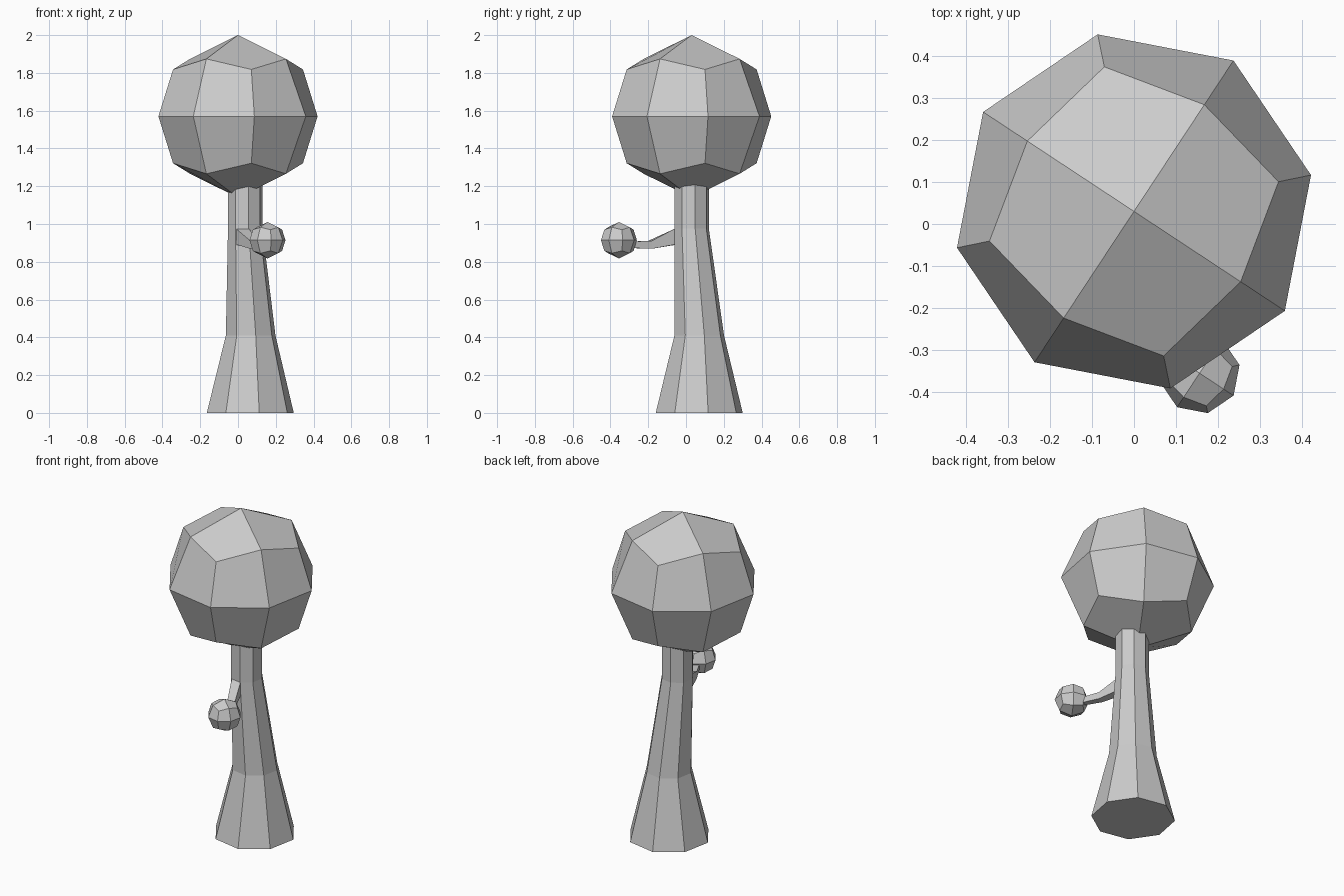
import bpy, bmesh
from math import radians, cos, sin
from mathutils import Matrix, Vector

if "Cube" in bpy.data.objects:
    bpy.data.objects.remove(bpy.data.objects["Cube"])

TURN = radians(56.6)  # shared turn of all parts about z


def finish(name, bm):
    bmesh.ops.recalc_face_normals(bm, faces=bm.faces)
    mesh = bpy.data.meshes.new(name)
    bm.to_mesh(mesh)
    bm.free()
    obj = bpy.data.objects.new(name, mesh)
    bpy.context.collection.objects.link(obj)
    return obj


def quad_ball(name, center, radius):
    bm = bmesh.new()
    bmesh.ops.create_cube(bm, size=2)
    bmesh.ops.subdivide_edges(bm, edges=bm.edges[:], cuts=1, use_grid_fill=True)
    rot = Matrix.Rotation(TURN, 3, 'Z')
    for v in bm.verts:
        v.co = rot @ v.co.normalized() * radius + Vector(center)
    return finish(name, bm)


def loft(name, rings):
    bm = bmesh.new()
    loops = [[bm.verts.new(p) for p in ring] for ring in rings]
    for a, b in zip(loops, loops[1:]):
        for i in range(len(a)):
            j = (i + 1) % len(a)
            bm.faces.new((a[i], a[j], b[j], b[i]))
    bm.faces.new(loops[0][::-1])
    bm.faces.new(loops[-1])
    return finish(name, bm)


def octagon(x, y, z, r):
    angles = [TURN + radians(45 * i) for i in range(8)]
    return [(x + r * cos(a), y + r * sin(a), z) for a in angles]


def branch_ring(x, y, z, w, h):
    # section facing along the branch direction
    s = Vector((0.9, 0.43, 0)) * w
    c, u = Vector((x, y, z)), Vector((0, 0, h))
    return [c - s - u, c + s - u, c + s + u, c - s + u]


# Leaning, flared trunk
loft("trunk", [octagon(0.065, 0.07, 0, 0.235),
               octagon(0.067, 0.07, 0.41, 0.134),
               octagon(0.038, 0.03, 0.975, 0.093),
               octagon(0.038, 0.03, 1.24, 0.093)])

# Side branch growing from the front trunk face
loft("branch", [[(-0.013, -0.04, 0.892), (0.057, -0.055, 0.892),
                 (0.057, -0.055, 0.977), (-0.013, -0.04, 0.977)],
                branch_ring(0.085, -0.19, 0.89, 0.022, 0.021),
                branch_ring(0.14, -0.31, 0.89, 0.016, 0.016)])

# Foliage
quad_ball("crown", (0, 0.03, 1.57), 0.43)
quad_ball("small_leaf_ball", (0.156, -0.355, 0.914), 0.097)
